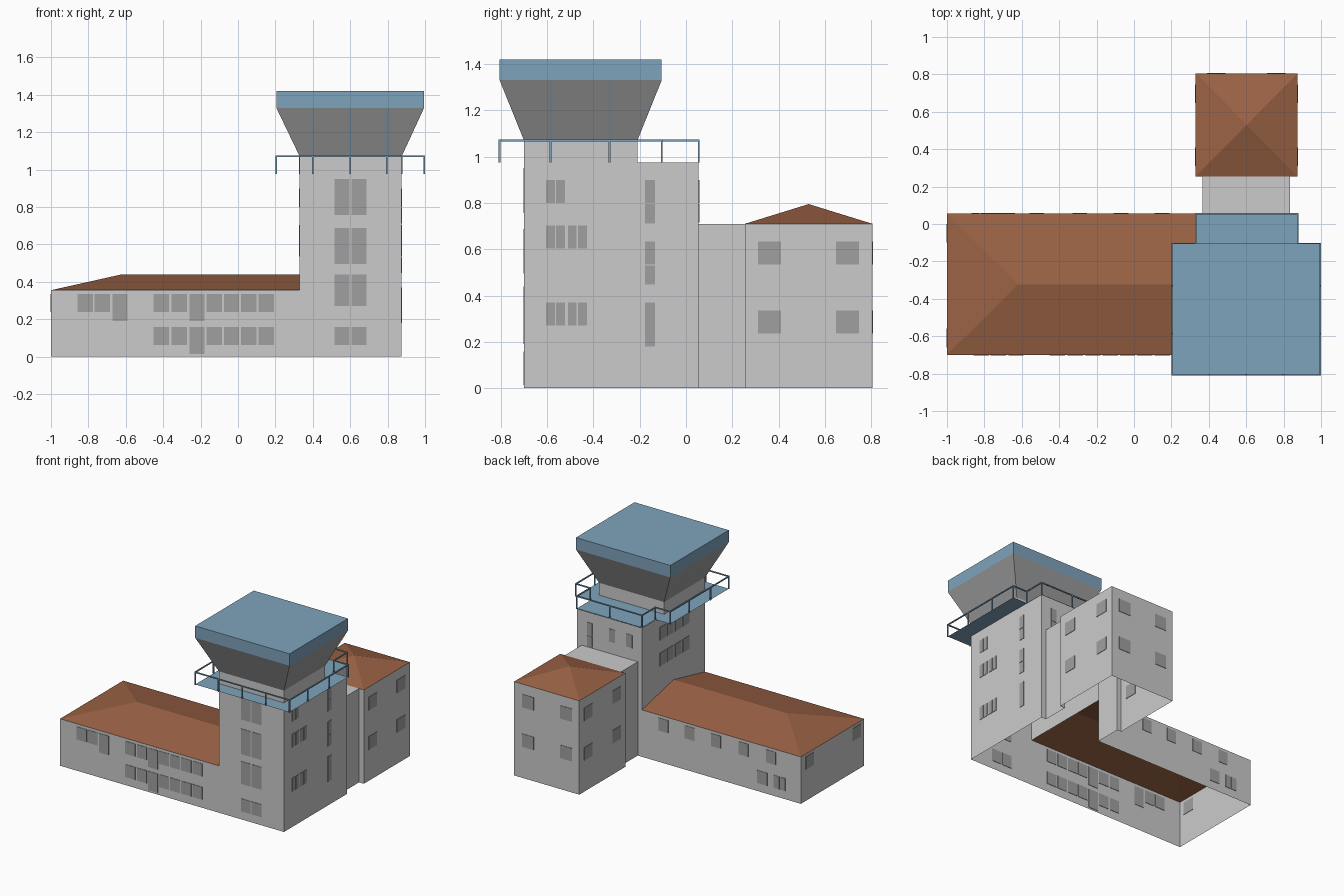
import bpy
from mathutils import Vector

if "Cube" in bpy.data.objects:
    bpy.data.objects.remove(bpy.data.objects["Cube"])


def material(name, rgb):
    m = bpy.data.materials.new(name)
    lin = [((c / 255 + 0.055) / 1.055) ** 2.4 for c in rgb]
    m.diffuse_color = (*lin, 1)
    m.use_nodes = True
    m.node_tree.nodes["Principled BSDF"].inputs["Base Color"].default_value = m.diffuse_color
    return m


GREY = material("wall grey", (203, 203, 203))
GLASS = material("window grey", (160, 160, 160))
BLUE = material("steel blue", (127, 163, 188))
BROWN = material("roof brown", (154, 98, 68))


def make(name, faces, mat):
    """Object from a list of faces, each a list of points."""
    verts, index, polys = [], {}, []
    for face in faces:
        poly = []
        for p in face:
            key = tuple(round(c, 5) for c in p)
            if key not in index:
                index[key] = len(verts)
                verts.append(key)
            poly.append(index[key])
        polys.append(poly)
    me = bpy.data.meshes.new(name)
    me.from_pydata(verts, [], polys)
    me.materials.append(mat)
    ob = bpy.data.objects.new(name, me)
    bpy.context.collection.objects.link(ob)
    return ob


def walls(path, z0, z1):
    """Upright faces along a counter-clockwise path."""
    return [[(*a, z0), (*b, z0), (*b, z1), (*a, z1)] for a, b in zip(path, path[1:])]


def rect(x0, x1, y0, y1):
    return [(x0, y0), (x1, y0), (x1, y1), (x0, y1)]


def loop(pts):
    return pts + pts[:1]


def box(lo, hi):
    (x0, y0, z0), (x1, y1, z1) = lo, hi
    r = rect(x0, x1, y0, y1)
    return walls(loop(r), z0, z1) + [[(*p, z1) for p in r], [(*p, z0) for p in r[::-1]]]


# Main dimensions
TX0, TX1, Y0, Y1 = 0.33, 0.875, -0.70, 0.055   # tower, and depth of wing
CX0, CX1 = 0.365, 0.835                        # connector
BY0, BY1 = 0.255, 0.805                        # back block
EAVE, RIDGE, BEAVE, DECK, SILL = 0.355, 0.44, 0.71, 0.975, 1.07

# Building walls: open underneath and joined inside
make("wing_walls", walls([(TX0, Y1), (-1, Y1), (-1, Y0), (TX0, Y0)], 0, EAVE), GREY)
make("tower_walls",
     walls([(TX0, Y0), (TX1, Y0), (TX1, Y1), (CX1, Y1)], 0, DECK)
     + walls([(CX1, Y1), (CX0, Y1)], BEAVE, DECK)
     + walls([(CX0, Y1), (TX0, Y1)], 0, DECK)
     + walls([(TX0, Y1), (TX0, Y0)], EAVE, DECK), GREY)
make("connector",
     walls([(CX1, Y1), (CX1, BY0)], 0, BEAVE) + walls([(CX0, BY0), (CX0, Y1)], 0, BEAVE)
     + [[(*p, BEAVE) for p in rect(CX0, CX1, Y1, BY0)]], GREY)
make("back_block_walls",
     walls([(CX1, BY0), (TX1, BY0), (TX1, BY1), (TX0, BY1), (TX0, BY0), (CX0, BY0)], 0, BEAVE), GREY)

# Hipped roofs
ym = (Y0 + Y1) / 2
a, b = (-0.62, ym, RIDGE), (TX0, ym, RIDGE)
sw, se, ne, nw = [(*p, EAVE) for p in rect(-1, TX0, Y0, Y1)]
make("wing_roof", [[sw, se, b, a], [ne, nw, a, b], [nw, sw, a]], BROWN)
apex = ((TX0 + TX1) / 2, (BY0 + BY1) / 2, 0.795)
eaves = loop([(*p, BEAVE) for p in rect(TX0, TX1, BY0, BY1)])
make("back_block_roof", [[p, q, apex] for p, q in zip(eaves, eaves[1:])], BROWN)

# Control cab: core, flared glazing and flat roof
inner = rect(TX0, TX1, Y0, -0.21)
outer = rect(0.205, 0.995, -0.805, -0.105)
make("cab_core", walls(loop(inner), DECK, SILL), GREY)
li, lo = loop(inner), loop(outer)
make("cab_glazing", [[(*li[i], SILL), (*li[i + 1], SILL), (*lo[i + 1], 1.33), (*lo[i], 1.33)]
                     for i in range(4)], GLASS)
make("cab_roof", walls(lo, 1.33, 1.42) + [[(*p, 1.42) for p in outer]], BLUE)

# Thin mullions lying on the glazing
POST_X, POST_Y = (0.40, 0.60, 0.795), (-0.585, -0.33)
w, e = 0.003, 0.002
mullions = []
for x in POST_X:
    for yi, yo, s in ((Y0, -0.805, -1), (-0.21, -0.105, 1)):
        mullions.append([(x + s * w, yi + s * e, SILL), (x - s * w, yi + s * e, SILL),
                         (x - s * w, yo + s * e, 1.33), (x + s * w, yo + s * e, 1.33)])
for y in POST_Y:
    for xi, xo, s in ((TX0, 0.205, -1), (TX1, 0.995, 1)):
        mullions.append([(xi + s * e, y - s * w, SILL), (xi + s * e, y + s * w, SILL),
                         (xo + s * e, y + s * w, 1.33), (xo + s * e, y - s * w, 1.33)])
make("cab_mullions", mullions, BLUE)

# Balcony floor and railing
deck = [(0.205, -0.805), (0.995, -0.805), (0.995, -0.105), (TX1, -0.105),
        (TX1, Y1), (TX0, Y1), (TX0, -0.105), (0.205, -0.105)]
make("balcony_floor", [[(*p, DECK + 0.002) for p in deck]], BLUE)
posts = deck + [(x, -0.805) for x in POST_X] + [(0.60, Y1)]
posts += [(x, y) for x in (0.205, 0.995) for y in POST_Y]
h = 0.004
rail = []
for x, y in posts:
    rail += box((x - h, y - h, DECK), (x + h, y + h, SILL - h))
for p, q in zip(loop(deck), loop(deck)[1:]):
    rail += box((min(p[0], q[0]) - h, min(p[1], q[1]) - h, SILL - h),
                (max(p[0], q[0]) + h, max(p[1], q[1]) + h, SILL + h))
make("balcony_railing", rail, BLUE)


# Windows: thin plates set through the walls
def windows(name, axis, at, groups):
    """groups: (starts along the wall, width, (z0, z1) rows)."""
    t, faces = 0.003, []
    for starts, width, rows in groups:
        for s in starts:
            for z0, z1 in rows:
                if axis == "y":
                    faces += box((s, at - t, z0), (s + width, at + t, z1))
                else:
                    faces += box((at - t, s, z0), (at + t, s + width, z1))
    make(name, faces, GLASS)


UP, LOW = (0.238, 0.334), (0.062, 0.158)
row = (-0.452, -0.355, -0.168, -0.076, 0.017, 0.11)
windows("front_windows", "y", Y0, [
    ((-0.858, -0.767), 0.082, [UP]),
    ((-0.671,), 0.08, [(0.19, 0.334)]),
    (row, 0.082, [UP, LOW]),
    ((-0.26,), 0.08, [(0.19, 0.334), (0.013, 0.158)]),
    ((0.516, 0.607), 0.08, [(0.757, 0.95), (0.495, 0.687), (0.27, 0.44), LOW])])
windows("wing_back_windows", "y", Y1, [
    ((0.11, -0.11, -0.33, -0.56, -0.79), 0.08, [UP]),
    ((-0.72,), 0.085, [LOW]),
    ((-0.82, -0.87), 0.045, [LOW])])
windows("wing_end_windows", "x", -1, [((-0.10, -0.66), 0.10, [UP])])
windows("tower_right_windows", "x", TX1, [
    ((-0.604, -0.561), 0.038, [(0.80, 0.898)]),
    ((-0.604, -0.561, -0.51, -0.466), 0.038, [(0.604, 0.703), (0.27, 0.37)]),
    ((-0.177,), 0.043, [(0.80, 0.898), (0.712, 0.795), (0.535, 0.634),
                        (0.448, 0.53), (0.18, 0.37)])])
windows("tower_left_windows", "x", TX0, [
    ((-0.23, -0.32, -0.415, -0.506), 0.076, [(0.80, 0.898), (0.604, 0.703)])])
windows("tower_back_windows", "y", Y1, [
    ((0.745,), 0.045, [(0.80, 0.898), (0.715, 0.795)]),
    ((0.555, 0.41), 0.05, [(0.80, 0.898)])])
BLOCK = [(0.535, 0.634), (0.236, 0.335)]
for side, x in (("right", TX1), ("left", TX0)):
    windows("back_block_" + side + "_windows", "x", x, [((0.311, 0.648), 0.099, BLOCK)])
windows("back_block_rear_windows", "y", BY1, [((0.39, 0.71), 0.099, BLOCK)])
